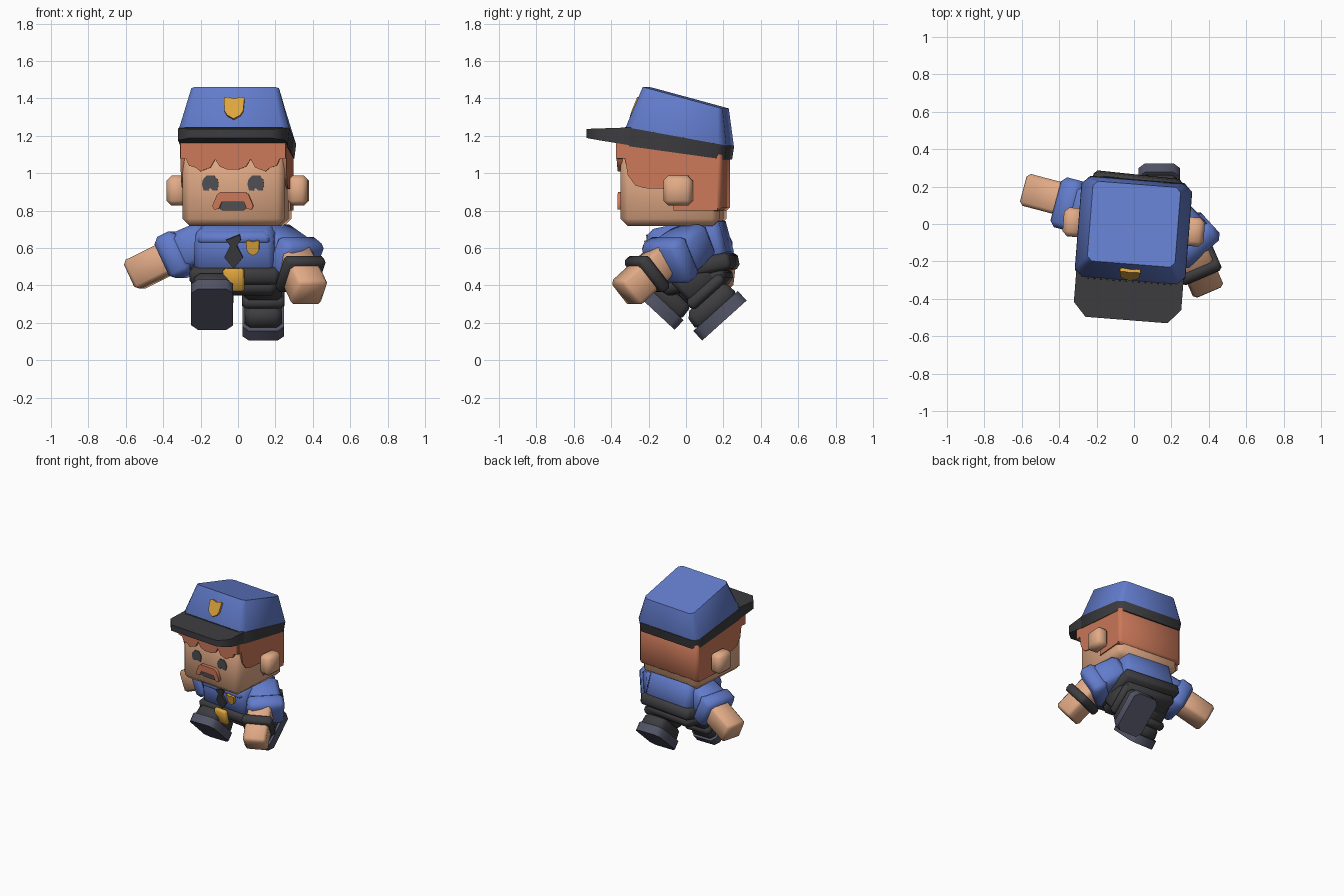
import bpy, bmesh, math
from mathutils import Matrix, Vector

if "Cube" in bpy.data.objects:
    bpy.data.objects.remove(bpy.data.objects["Cube"])


def material(name, *srgb):
    m = bpy.data.materials.new(name)
    m.diffuse_color = [((c / 255 + 0.055) / 1.055) ** 2.4 for c in srgb] + [1]
    m.use_nodes = True
    m.node_tree.nodes["Principled BSDF"].inputs["Base Color"].default_value = m.diffuse_color
    return m


SKIN = material("skin", 226, 171, 135)
HAIR = material("ginger hair", 204, 121, 90)
BLUE = material("uniform blue", 98, 124, 204)
DARK = material("black cloth", 61, 61, 64)
GOLD = material("gold", 222, 165, 60)
SOLE = material("sole grey", 82, 84, 102)
GREY = material("feature grey", 78, 78, 84)

T = Matrix.Translation
I = Matrix()


def R(deg, axis):
    return Matrix.Rotation(math.radians(deg), 4, axis)


def finish(name, bm, mat, frame):
    bmesh.ops.recalc_face_normals(bm, faces=bm.faces)
    me = bpy.data.meshes.new(name)
    bm.to_mesh(me)
    bm.free()
    me.materials.append(mat)
    ob = bpy.data.objects.new(name, me)
    ob.matrix_world = frame
    bpy.context.collection.objects.link(ob)
    bpy.ops.object.select_all(action='DESELECT')
    ob.select_set(True)
    bpy.context.view_layer.objects.active = ob
    bpy.ops.object.shade_smooth_by_angle(angle=math.radians(52))
    return ob


def block(name, mat, lo, hi, frame=I, bevel=0.03, top=1.0, posts=False):
    """Chamfered box between two corners; top scales the upper end, posts chamfers only upright edges."""
    bm = bmesh.new()
    bmesh.ops.create_cube(bm, size=1)
    lo, hi = Vector(lo), Vector(hi)
    mid, size = (lo + hi) / 2, hi - lo
    for v in bm.verts:
        k = top if v.co.z > 0 else 1
        v.co = mid + Vector((v.co.x * size.x * k, v.co.y * size.y * k, v.co.z * size.z))
    edges = [e for e in bm.edges
             if not posts or abs(e.verts[0].co.z - e.verts[1].co.z) > size.z * .9]
    bmesh.ops.bevel(bm, geom=edges, offset=bevel, segments=1, affect='EDGES', profile=0.5)
    return finish(name, bm, mat, frame)


def prism(name, mat, outline, y0, y1, frame=I):
    """Flat x-z outline extruded from y0 to y1."""
    bm = bmesh.new()
    f = bm.faces.new([bm.verts.new((x, y0, z)) for x, z in outline])
    ext = bmesh.ops.extrude_face_region(bm, geom=[f])
    for v in ext['geom']:
        if isinstance(v, bmesh.types.BMVert):
            v.co.y = y1
    return finish(name, bm, mat, frame)


def loft(name, mat, rings, frame=I):
    """Stack of eight-sided rings: half width, front y, back y, front z, back z, chamfer."""
    bm = bmesh.new()
    loops = []
    for w, f, b, zf, zb, c in rings:
        plan = [(-w, f + c), (-w + c, f), (w - c, f), (w, f + c),
                (w, b - c), (w - c, b), (-w + c, b), (-w, b - c)]
        loops.append([bm.verts.new((x, y, zf + (zb - zf) * (y - f) / (b - f))) for x, y in plan])
    for a, b in zip(loops, loops[1:]):
        for i in range(8):
            j = (i + 1) % 8
            bm.faces.new((a[i], a[j], b[j], b[i]))
    bm.faces.new(loops[0])
    bm.faces.new(loops[-1])
    return finish(name, bm, mat, frame)


def mirrored(pts):
    return pts + [(-x, z) for x, z in reversed(pts)]


# Head, turned slightly to its right
H = R(-4.5, 'Z')
block("head", SKIN, (-.275, -.332, .717), (.275, .20, 1.17), H, .04)
for s, side in ((-1, "right"), (1, "left")):
    block(side + "_ear", SKIN, (s * .325 - .053, -.094, .828), (s * .325 + .053, .061, .987), H, .026)
    # Side hair with cut-out temple
    panel = [(-.335, 1.17), (-.335, 1.08), (-.305, 1.08), (-.29, .99), (-.25, .935), (-.20, .92),
             (-.045, .915), (-.045, .80), (.19, .80), (.19, 1.17)]
    ys = (-.284, -.255) if s > 0 else (.255, .284)
    prism(side + "_side_hair", HAIR, panel, *ys, H @ R(90, 'Z'))
    # Eye, arched with a notch underneath
    e = [(-.045, .94), (-.04, .965), (-.02, .988), (.02, .988), (.04, .965), (.045, .94),
         (.036, .908), (.012, .908), (.0, .922), (-.012, .908), (-.036, .908)]
    prism(side + "_eye", GREY, [(x + s * .122, z) for x, z in e], -.338, -.330, H)
block("back_hair", HAIR, (-.282, .12, .797), (.282, .215, 1.13), H, .02)
# Fringe of three scalloped locks
fringe = [(.282, 1.17), (.282, 1.08), (.25, 1.075), (.235, 1.04), (.20, 1.03), (.175, 1.01),
          (.12, 1.03), (.095, 1.075), (.07, 1.035), (.03, 1.02)]
prism("fringe", HAIR, mirrored(fringe), -.352, -.32, H)
prism("moustache", HAIR, mirrored([(.065, .90), (.085, .885), (.11, .825), (.10, .805), (.075, .81),
                                   (.06, .845)]), -.36, -.32, H)
prism("mouth", GREY, mirrored([(.062, .85), (.07, .81), (.055, .80)]), -.340, -.331, H)

# Cap: band, crown, peak and badge
loft("cap_band", DARK, [(.288, -.325, .228, 1.15, 1.073, .045), (.297, -.308, .239, 1.248, 1.148, .045)], H)
loft("cap_crown", BLUE, [(.292, -.302, .234, 1.235, 1.138, .04), (.295, -.302, .236, 1.249, 1.15, .04),
                         (.235, -.215, .213, 1.462, 1.346, .025)], H)
bm = bmesh.new()
plan = [(-.288, -.27), (-.288, -.44), (-.22, -.515), (.22, -.515), (.288, -.44), (.288, -.27)]
up, down = [], []
for px, py in plan:
    k = (py + .515) / .245
    up.append(bm.verts.new((px, py, 1.237 + .008 * k)))
    down.append(bm.verts.new((px, py, 1.188 - .04 * k)))
for i in range(6):
    j = (i + 1) % 6
    bm.faces.new((up[i], up[j], down[j], down[i]))
bm.faces.new(up)
bm.faces.new(down)
finish("cap_peak", bm, DARK, H)

shield = [(0, .05), (.035, .06), (.055, .055), (.05, -.02), (.035, -.045), (0, -.065)]
shield = shield + [(-x, z) for x, z in reversed(shield[1:-1])]
prism("cap_badge", GOLD, shield, -.020, .012, H @ T((0, -.261, 1.345)) @ R(-22, 'X'))

# Torso leaning forward
B = T((0, .04, .535)) @ R(-6, 'Z') @ R(12, 'X')
block("shirt", BLUE, (-.222, -.208, -.03), (.222, .205, .205), B, .035, .94)
block("collar", BLUE, (-.20, -.212, .13), (.20, .195, .195), B, .02, .92)
block("belt", DARK, (-.24, -.228, -.09), (.24, .215, .0), B, .02)
block("trouser_seat", DARK, (-.22, -.185, -.16), (.22, .17, -.07), B, .03)
block("buckle", GOLD, (-.057, -.258, -.12), (.057, -.216, .005), B, .012)
prism("tie", DARK, mirrored([(.035, .185), (.04, .155), (.018, .125), (.05, .06), (.0, .0)])[:-1],
      -.218, -.20, B)
prism("shirt_badge", GOLD, [(x * .65, z * .65) for x, z in shield], -.020, .012,
      B @ T((.105, -.204, .115)))

# Legs mid-stride: frame sits at the middle of each sole
for name, x, y, z, tilt in (("left", .135, .205, .212, 42), ("right", -.138, -.178, .272, -43)):
    L = T((x, y, z)) @ R(tilt, 'X')
    block(name + "_sole", SOLE, (-.112, -.16, 0), (.112, .16, .07), L, .035, 1, True)
    block(name + "_shoe", DARK, (-.102, -.145, .05), (.102, .15, .165), L, .03, .92)
    block(name + "_trouser_hem", DARK, (-.114, -.09, .15), (.114, .152, .215), L, .02)
    block(name + "_trouser_leg", DARK, (-.10, -.075, .19), (.10, .13, .36), L, .025)


# Arms: frames start at a joint and run along the limb
def limb(joint, direction):
    return T(joint) @ Vector(direction).to_track_quat('Z', 'Y').to_matrix().to_4x4()


for name, shoulder, d1, l1, tip, d2 in (
        ("left", (.19, .04, .63), (.55, -.60, -.45), .26, (.385, -.328, .352), (.3, -.7, -.64)),
        ("right", (-.18, .06, .635), (-.87, .23, -.43), .23, (-.565, .18, .452), (-.87, .23, -.43))):
    S = limb(shoulder, d1)
    block(name + "_sleeve", BLUE, (-.115, -.10, -.05), (.115, .10, l1 - .05), S, .035, 1.1)
    block(name + "_sleeve_cuff", BLUE, (-.138, -.122, l1 - .13), (.138, .122, l1), S, .03)
    F = limb(tip, d2)
    block(name + "_forearm", SKIN, (-.088, -.085, -.33), (.088, .085, 0), F, .02)
    if name == "left":
        block("wristband", DARK, (-.115, -.112, -.205), (.115, .112, -.135), F, .018)
